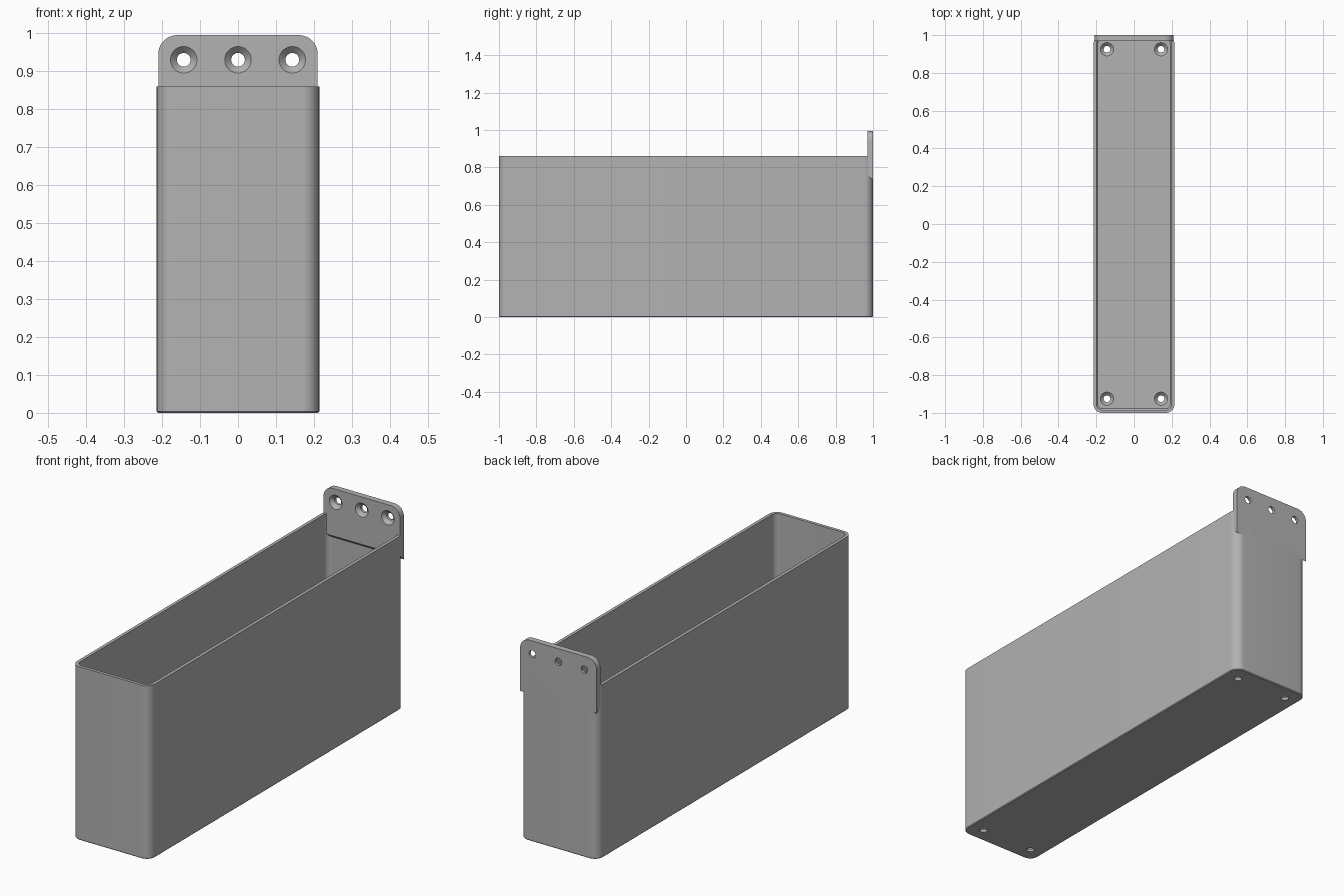
import bpy, bmesh
from math import sin, cos, pi, radians
from mathutils import Matrix, Vector

if "Cube" in bpy.data.objects:
    bpy.data.objects.remove(bpy.data.objects["Cube"], do_unlink=True)

grey = bpy.data.materials.new("plain grey")
grey.use_nodes = True
grey.diffuse_color = (0.45, 0.45, 0.45, 1)
grey.node_tree.nodes["Principled BSDF"].inputs["Base Color"].default_value = grey.diffuse_color

UPRIGHT = Matrix.Rotation(radians(90), 4, 'X')   # stacks along -y instead of z


def arc(cx, cy, r, start, sweep, n):
    return [(cx + r * cos(start + sweep * i / n), cy + r * sin(start + sweep * i / n))
            for i in range(n + 1)]


def rounded(hx, hy, r):
    """Outline of a rectangle with rounded corners."""
    pts = []
    for k, (sx, sy) in enumerate([(1, 1), (-1, 1), (-1, -1), (1, -1)]):
        pts += arc(sx * (hx - r), sy * (hy - r), r, k * pi / 2, pi / 2, 10)
    return pts


def stack(name, rings, matrix=Matrix()):
    """Join matching outlines at successive heights and cap both ends."""
    bm = bmesh.new()
    loops = [[bm.verts.new(matrix @ Vector((x, y, z))) for x, y in pts] for pts, z in rings]
    for a, b in zip(loops, loops[1:]):
        for i in range(len(a)):
            j = (i + 1) % len(a)
            bm.faces.new((a[i], a[j], b[j], b[i]))
    bm.faces.new(loops[0][::-1])
    bm.faces.new(loops[-1])
    bmesh.ops.recalc_face_normals(bm, faces=bm.faces)
    mesh = bpy.data.meshes.new(name)
    bm.to_mesh(mesh)
    bm.free()
    obj = bpy.data.objects.new(name, mesh)
    bpy.context.collection.objects.link(obj)
    mesh.materials.append(grey)
    return obj


def select(obj):
    bpy.ops.object.select_all(action='DESELECT')
    obj.select_set(True)
    bpy.context.view_layer.objects.active = obj


def drill(obj, centres, low, high, matrix=Matrix()):
    """Cut countersunk screw holes that widen towards the high side."""
    for cx, cy in centres:
        profile = [(0.018, low - 0.02), (0.018, high - 0.017), (0.035, high), (0.035, high + 0.02)]
        rings = [(arc(cx, cy, r, 0, 2 * pi, 32)[:-1], z) for r, z in profile]
        cutter = stack("hole_cutter", rings, matrix)
        cutter.hide_render = True
        mod = obj.modifiers.new("hole", 'BOOLEAN')
        mod.operation, mod.solver, mod.object = 'DIFFERENCE', 'EXACT', cutter
        select(obj)
        bpy.ops.object.modifier_apply(modifier=mod.name)
        bpy.data.objects.remove(cutter, do_unlink=True)


def shade(obj):
    select(obj)
    bpy.ops.object.shade_smooth_by_angle(angle=radians(30))


# Open bin: outer wall, rim, inner wall and floor
W, L, H, R, WALL, FLOOR = 0.214, 1.0, 0.86, 0.045, 0.016, 0.03


def inset(d):
    return rounded(W - d, L - d, R - d)


bin_body = stack("bin_body", [
    (inset(0.004), 0), (inset(0), 0.004), (inset(0), H),
    (inset(WALL), H), (inset(WALL), FLOOR + 0.006), (inset(WALL + 0.006), FLOOR)])
drill(bin_body, [(sx * 0.143, sy * 0.925) for sx in (-1, 1) for sy in (-1, 1)], 0, FLOOR)
shade(bin_body)

# Mounting plate: rounded top corners, underside sloping up towards the inside
PW, TOP, PR = 0.21, 0.995, 0.05


def plate_outline(bottom):
    return ([(-PW, bottom), (PW, bottom)]
            + arc(PW - PR, TOP - PR, PR, 0, pi / 2, 10)
            + arc(PR - PW, TOP - PR, PR, pi / 2, pi / 2, 10))


mounting_plate = stack("mounting_plate", [
    (plate_outline(0.73), -1.0), (plate_outline(0.76), -0.97)], UPRIGHT)
drill(mounting_plate, [(x, 0.93) for x in (-0.143, 0, 0.143)], -1.0, -0.97, UPRIGHT)
shade(mounting_plate)
